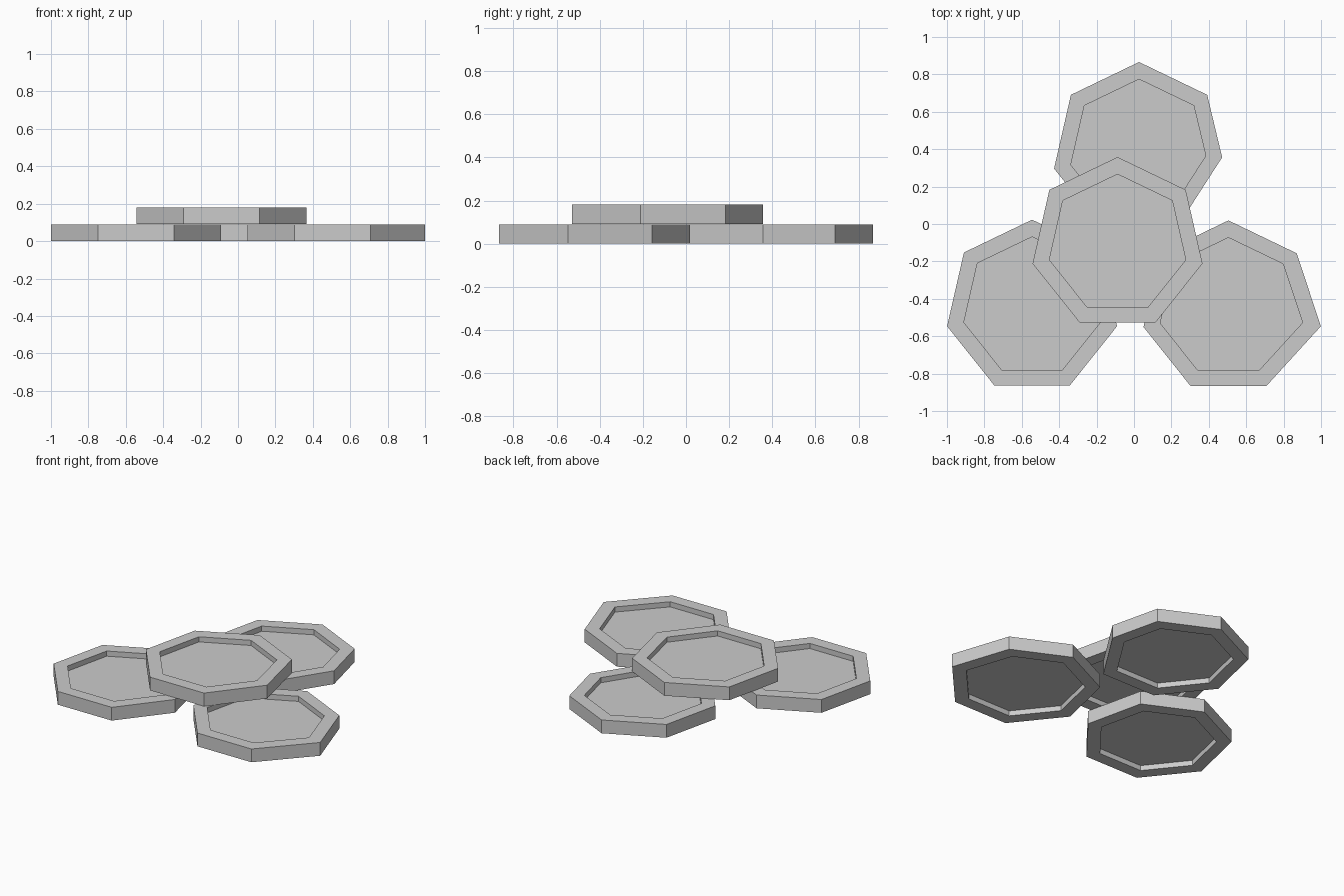
import bpy, bmesh
from math import sin, cos, pi

if "Cube" in bpy.data.objects:
    bpy.data.objects.remove(bpy.data.objects["Cube"])

R_OUT, R_IN = 0.466, 0.374   # rim and recess radii
H, DEPTH = 0.09, 0.035       # disc thickness, recess depth


def disc(name, x, y, z, nudge=(0, 0)):
    """Seven-sided disc with a shallow recess on both faces; nudge moves its right corner."""
    bm = bmesh.new()
    # profile rings from lower floor, round the rim, to upper floor
    profile = [(R_IN, DEPTH), (R_IN, 0), (R_OUT, 0),
               (R_OUT, H), (R_IN, H), (R_IN, H - DEPTH)]
    rings = []
    for r, h in profile:
        ring = []
        for i in range(7):
            a = pi / 2 + 2 * pi * i / 7
            k = r / R_OUT if i == 5 else 0
            ring.append(bm.verts.new((r * cos(a) + nudge[0] * k,
                                      r * sin(a) + nudge[1] * k, h)))
        rings.append(ring)
    for a, b in zip(rings, rings[1:]):
        for i in range(7):
            j = (i + 1) % 7
            bm.faces.new((a[i], a[j], b[j], b[i]))
    bm.faces.new(rings[0][::-1])
    bm.faces.new(rings[-1])
    bmesh.ops.recalc_face_normals(bm, faces=bm.faces)
    mesh = bpy.data.meshes.new(name)
    bm.to_mesh(mesh)
    bm.free()
    ob = bpy.data.objects.new(name, mesh)
    ob.location = (x, y, z)
    bpy.context.collection.objects.link(ob)


# three discs on the ground, one resting on top
disc("left_coin", -0.545, -0.443, 0)
disc("right_coin", 0.505, -0.447, 0, (0.04, 0.004))
disc("back_coin", 0.027, 0.40, 0, (-0.01, 0.06))
disc("top_coin", -0.088, -0.108, H + 0.001)
